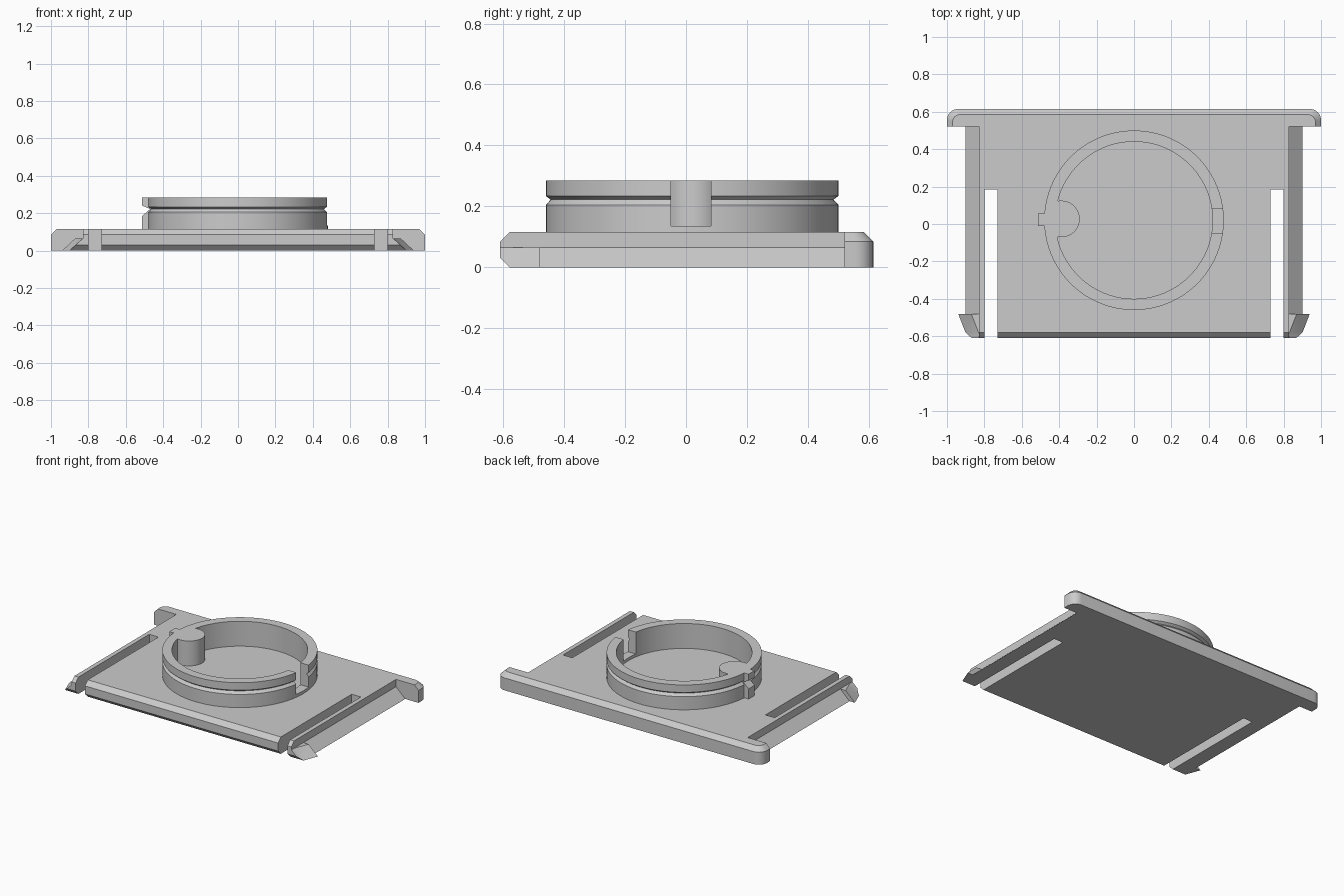
import bpy, bmesh, math
from math import cos, sin, pi

if "Cube" in bpy.data.objects:
    bpy.data.objects.remove(bpy.data.objects["Cube"], do_unlink=True)

grey = bpy.data.materials.new("light_grey")
grey.use_nodes = True
COLOUR = (0.6, 0.6, 0.6, 1)
grey.diffuse_color = COLOUR
for node in grey.node_tree.nodes:
    if node.type == "BSDF_PRINCIPLED":
        node.inputs["Base Color"].default_value = COLOUR


def loft(name, rings, closed=False):
    """Skin matching rings of points; cap the ends unless closed."""
    bm = bmesh.new()
    vs = [[bm.verts.new(p) for p in ring] for ring in rings]
    n = len(vs[0])
    pairs = list(zip(vs, vs[1:])) + ([(vs[-1], vs[0])] if closed else [])
    for a, b in pairs:
        for i in range(n):
            j = (i + 1) % n
            bm.faces.new((a[i], a[j], b[j], b[i]))
    if not closed:
        bm.faces.new(vs[0])
        bm.faces.new(vs[-1])
    bmesh.ops.recalc_face_normals(bm, faces=bm.faces)
    mesh = bpy.data.meshes.new(name)
    bm.to_mesh(mesh)
    bm.free()
    mesh.materials.append(grey)
    obj = bpy.data.objects.new(name, mesh)
    bpy.context.collection.objects.link(obj)
    return obj


def box(name, x0, x1, y0, y1, z0, z1):
    base = [(x0, y0), (x1, y0), (x1, y1), (x0, y1)]
    return loft(name, [[(x, y, z) for x, y in base] for z in (z0, z1)])


def combine(target, tool, operation):
    """Apply a boolean, then discard the tool."""
    mod = target.modifiers.new("cut", "BOOLEAN")
    mod.operation, mod.solver, mod.object = operation, "EXACT", tool
    bpy.context.view_layer.objects.active = target
    bpy.ops.object.modifier_apply(modifier=mod.name)
    bpy.data.objects.remove(tool, do_unlink=True)


def smooth(obj):
    bpy.ops.object.select_all(action="DESELECT")
    obj.select_set(True)
    bpy.context.view_layer.objects.active = obj
    bpy.ops.object.shade_smooth_by_angle(angle=math.radians(25))


T, C = 0.115, 0.03            # plate thickness, chamfer
FRONT, BACK = -0.61, 0.615

# Plate with sloping lower sides
half = [(0.9, 0), (0.83, 0.065), (0.83, T)]
section = half + [(-x, z) for x, z in reversed(half)]
plate = loft("base_plate", [[(x, y, z) for x, z in section] for y in (FRONT - 0.02, 0.58)])

# Tapered snap hooks at the front of each side arm
for s in (1, -1):
    rings = []
    for y, shift in ((-0.48, 0.04), (-0.635, -0.02)):
        pts = [(0.81, 0), (0.9 + shift, 0), (0.83 + shift, 0.065), (0.81, 0.065)]
        rings.append([(s * x, y, z) for x, z in pts])
    combine(plate, loft("hook", rings), "UNION")

# Chamfered front edge
side = [(FRONT, C), (FRONT + C, 0), (0.7, 0), (0.7, T), (FRONT + C, T), (FRONT, T - C)]
combine(plate, loft("edge", [[(x, y, z) for y, z in side] for x in (-1.1, 1.1)]), "INTERSECT")

# Slots that free the spring arms
for s in (1, -1):
    x0, x1 = sorted((s * 0.73, s * 0.8))
    combine(plate, box("slot", x0, x1, -0.8, 0.185, -0.1, 0.3), "DIFFERENCE")


# Back flange with rounded corners and chamfered top
def flange_ring(inset, z):
    r = 0.06 - inset * 0.7
    cx, cy = 1 - inset - r, BACK - inset - r
    arc = [(cx + r * cos(a * pi / 16), cy + r * sin(a * pi / 16)) for a in range(9)]
    right = [(1 - inset, 0.52)] + arc
    return [(x, y, z) for x, y in right + [(-x, y) for x, y in reversed(right)]]


flange = loft("flange", [flange_ring(0, 0), flange_ring(0, T - C), flange_ring(C, T)])
combine(plate, flange, "UNION")
smooth(plate)

# Round collar with a V groove
CY, TOP, N = 0.02, 0.285, 128
profile = [(0.42, 0.1), (0.48, 0.1), (0.48, 0.205), (0.464, 0.222),
           (0.48, 0.234), (0.48, TOP), (0.42, TOP)]
collar = loft("collar", [[(r * cos(a), CY + r * sin(a), z) for r, z in profile]
                         for a in (2 * pi * i / N for i in range(N))], closed=True)

# Notch through the collar's left wall
combine(collar, box("notch", 0.3, 0.6, -0.05, 0.082, 0.135, 0.4), "DIFFERENCE")

# Round post inside the opposite wall
post = [(max(-0.39 + 0.1 * cos(a), -0.44), 0.027 + 0.098 * sin(a))
        for a in (2 * pi * (i + 0.5) / 48 for i in range(48))]
combine(collar, loft("post", [[(x, y, z) for x, y in post] for z in (0.1, TOP)]), "UNION")

# Grooved locating tab on the outside
tab = [(-0.45, 0.1), (-0.512, 0.1), (-0.512, 0.185), (-0.47, 0.222),
       (-0.512, 0.24), (-0.512, TOP), (-0.45, TOP)]
combine(collar, loft("tab", [[(x, y, z) for x, z in tab] for y in (-0.01, 0.055)]), "UNION")
smooth(collar)
